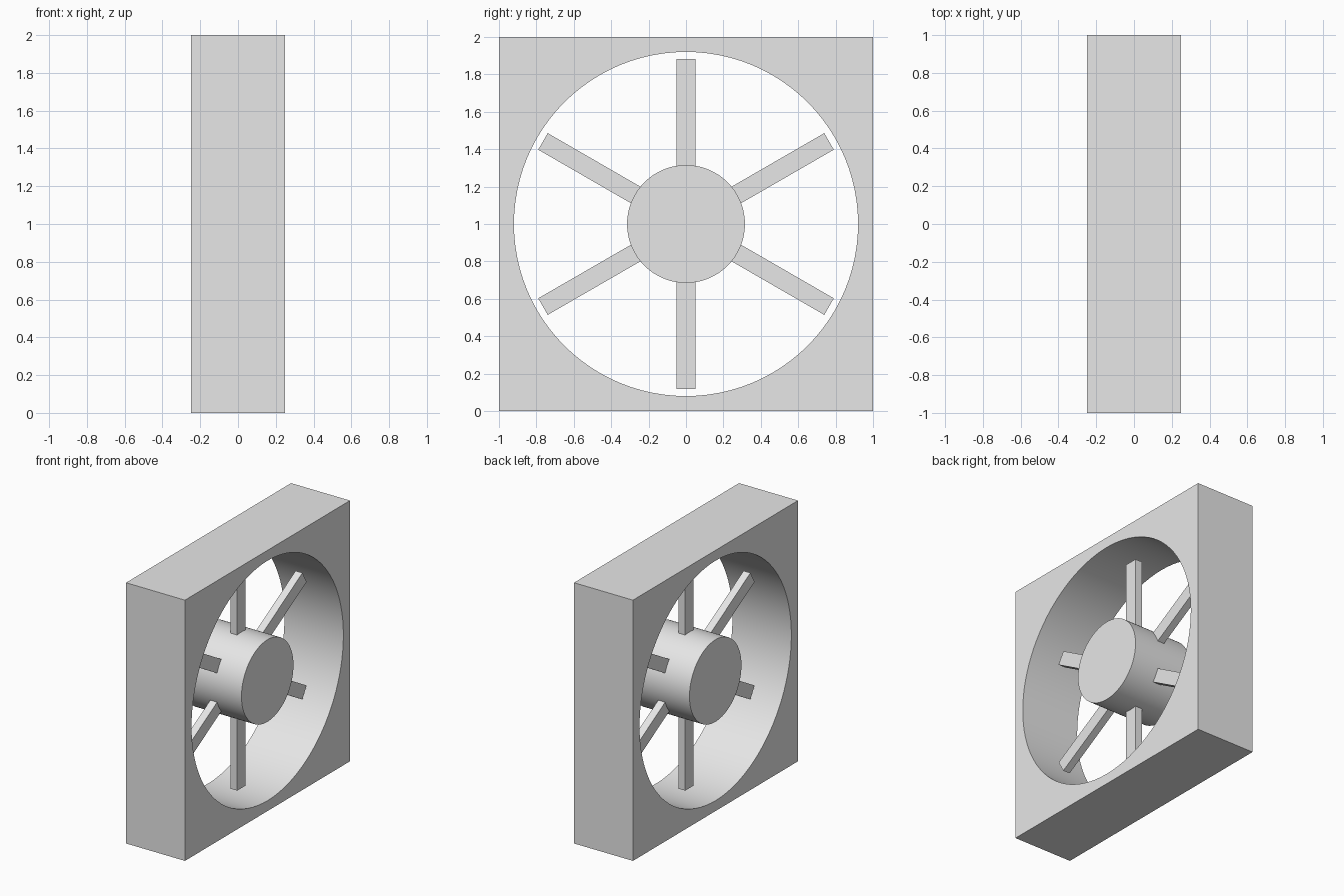
import bpy
from math import radians, pi
from mathutils import Matrix

cube = bpy.data.objects.get("Cube")
if cube:
    bpy.data.objects.remove(cube, do_unlink=True)

HALF_DEPTH = 0.25
BORE_RADIUS = 0.92
HUB_RADIUS = 0.315
BLADE_TIP = 0.883
BLADE_ROOT = 0.2
BLADE_COUNT = 6
CENTRE = Matrix.Translation((0, 0, 1))

grey = bpy.data.materials.new("light grey")
grey.use_nodes = True
grey.diffuse_color = (0.8, 0.8, 0.8, 1)
grey.node_tree.nodes["Principled BSDF"].inputs["Base Color"].default_value = (0.8, 0.8, 0.8, 1)


def finish(name):
    obj = bpy.context.object
    obj.name = obj.data.name = name
    obj.data.materials.append(grey)
    return obj


def box(name, size, matrix):
    bpy.ops.mesh.primitive_cube_add(size=1)
    obj = finish(name)
    obj.data.transform(matrix @ Matrix.Diagonal((*size, 1)))
    return obj


def drum(name, radius, depth):
    # Cylinder lying along the x axis
    bpy.ops.mesh.primitive_cylinder_add(vertices=96, radius=radius, depth=depth)
    obj = finish(name)
    obj.data.transform(CENTRE @ Matrix.Rotation(pi / 2, 4, 'Y'))
    return obj


def smooth(obj):
    bpy.ops.object.select_all(action='DESELECT')
    obj.select_set(True)
    bpy.context.view_layer.objects.active = obj
    bpy.ops.object.shade_smooth_by_angle(angle=radians(30))


# Square housing with a round bore
frame = box("frame", (2 * HALF_DEPTH, 2, 2), CENTRE)
cutter = drum("bore_cutter", BORE_RADIUS, 4 * HALF_DEPTH)
cutter.hide_render = True
bore = frame.modifiers.new("bore", 'BOOLEAN')
bore.operation = 'DIFFERENCE'
bore.solver = 'EXACT'
bore.object = cutter
bpy.context.view_layer.objects.active = frame
bpy.ops.object.modifier_apply(modifier=bore.name)
bpy.data.objects.remove(cutter, do_unlink=True)
smooth(frame)

# Central hub, flush with the housing
smooth(drum("hub", HUB_RADIUS, 2 * HALF_DEPTH))

# Straight blades radiating from the hub
for i in range(BLADE_COUNT):
    turn = Matrix.Rotation(2 * pi * i / BLADE_COUNT, 4, 'X')
    reach = Matrix.Translation((0, 0, (BLADE_ROOT + BLADE_TIP) / 2))
    box(f"blade_{i + 1}", (0.058, 0.102, BLADE_TIP - BLADE_ROOT), CENTRE @ turn @ reach)
